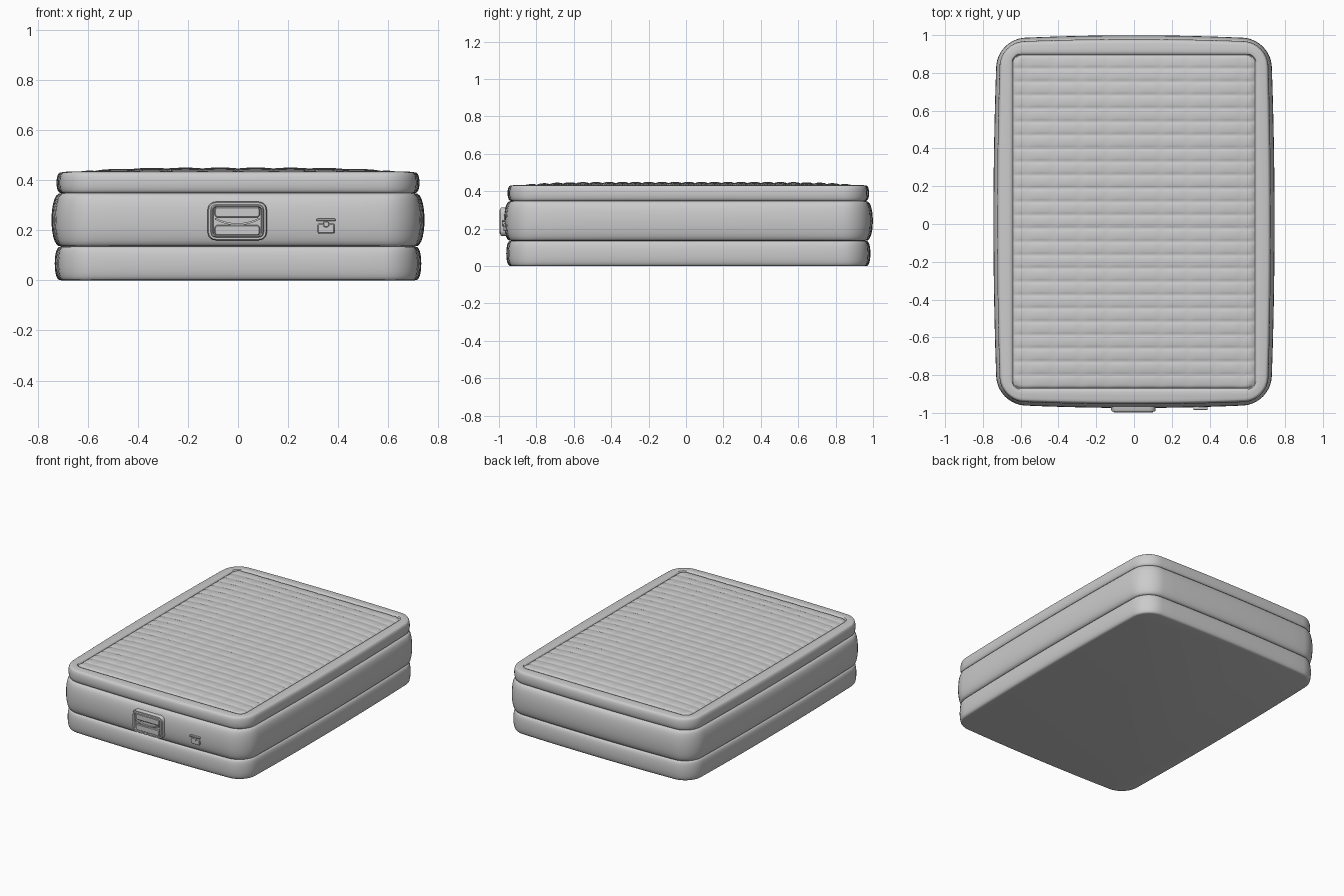
import bpy, bmesh, math

if "Cube" in bpy.data.objects:
    bpy.data.objects.remove(bpy.data.objects["Cube"])

CY = 0.0125  # body centre in y, so that the pump fits inside the 2 unit length

grey = bpy.data.materials.new("light grey vinyl")
grey.diffuse_color = (0.6, 0.6, 0.6, 1)
grey.use_nodes = True
grey.node_tree.nodes["Principled BSDF"].inputs["Base Color"].default_value = grey.diffuse_color


def rounded_rect(hx, hy, r, bow=0.0, side=12, corner=8):
    """Counter-clockwise rounded rectangle whose sides bow outwards."""
    pts = []
    for k, (sx, sy) in enumerate([(1, 1), (-1, 1), (-1, -1), (1, -1)]):
        for i in range(corner + 1):
            a = math.pi / 2 * (k + i / corner)
            pts.append((sx * (hx - bow - r) + r * math.cos(a),
                        sy * (hy - bow - r) + r * math.sin(a)))
    full, n = [], len(pts)
    for i, p in enumerate(pts):
        full.append(p)
        if i % (corner + 1) == corner:
            q = pts[(i + 1) % n]
            full += [(p[0] + (q[0] - p[0]) * t / side, p[1] + (q[1] - p[1]) * t / side)
                     for t in range(1, side)]
    return [(x + bow * x / hx * (1 - (y / hy) ** 2), y + bow * y / hy * (1 - (x / hx) ** 2))
            for x, y in full]


def finish(name, bm, angle=40):
    bmesh.ops.recalc_face_normals(bm, faces=bm.faces)
    me = bpy.data.meshes.new(name)
    bm.to_mesh(me)
    bm.free()
    me.materials.append(grey)
    ob = bpy.data.objects.new(name, me)
    bpy.context.collection.objects.link(ob)
    bpy.ops.object.select_all(action='DESELECT')
    ob.select_set(True)
    bpy.context.view_layer.objects.active = ob
    bpy.ops.object.shade_smooth_by_angle(angle=math.radians(angle))
    return ob


def loft(name, rings, angle=40):
    """Skin between rings of 3D points and cap both ends."""
    bm = bmesh.new()
    vs = [[bm.verts.new(p) for p in ring] for ring in rings]
    n = len(vs[0])
    for a, b in zip(vs, vs[1:]):
        for i in range(n):
            j = (i + 1) % n
            bm.faces.new((a[i], a[j], b[j], b[i]))
    bm.faces.new(vs[0][::-1])
    bm.faces.new(vs[-1])
    return finish(name, bm, angle)


def front_part(name, cx, cz, hx, hz, r, steps):
    """Rounded plate on the front; steps are (inset, y)."""
    rings = []
    for d, y in steps:
        ring = rounded_rect(hx - d, hz - d, max(r - d, 0.002), 0, 2, 6)
        rings.append([(cx + u, y, cz + v) for u, v in ring])
    return loft(name, rings, 35)


# mattress body: three inflated bands, then the raised rim of the top
profile = []
for z0, z1, x0, x1, p in [(0, 0.135, 0.703, 0.732, 0.6),
                          (0.135, 0.348, 0.705, 0.745, 0.75),
                          (0.348, 0.432, 0.698, 0.725, 0.55)]:
    for i in range(1 if profile else 0, 15):
        a = math.pi * i / 14
        profile.append((x0 + (x1 - x0) * max(math.sin(a), 0) ** p,
                        (z0 + z1) / 2 - (z1 - z0) / 2 * math.cos(a)))
profile += [(0.680, 0.4345), (0.660, 0.4345), (0.648, 0.432), (0.641, 0.424)]
body = []
for x, z in profile:
    d = 0.745 - x
    ring = rounded_rect(x, 0.987 - d, 0.145 - d, 0.022 * (1 - d / 0.105))
    body.append([(u, v + CY, z) for u, v in ring])
loft("mattress_body", body)

# quilted sleeping surface: 25 rows of pillows on a gentle dome
HX, HY, R, NX, NY = 0.641, 0.882, 0.05, 72, 200
bm = bmesh.new()
grid = []
for j in range(NY + 1):
    row = []
    for i in range(NX + 1):
        x, y = HX * (2 * i / NX - 1), HY * (2 * j / NY - 1)
        dome = (1 - abs(x / HX) ** 4) * (1 - abs(y / HY) ** 6)
        rows = abs(math.sin(math.pi * 25 * j / NY)) ** 0.5
        cols = abs(math.sin(math.pi * (9 * i / NX - 4.5))) ** 0.4
        z = 0.428 + 0.015 * dome + 0.007 * rows * (0.5 + 0.5 * cols)
        if i in (0, NX) or j in (0, NY):
            z = 0.424
        u, v = abs(x) - HX + R, abs(y) - HY + R
        if u > 0 and v > 0:  # round off the corners
            f = max(u, v) / math.hypot(u, v)
            x = math.copysign(HX - R + u * f, x)
            y = math.copysign(HY - R + v * f, y)
        row.append(bm.verts.new((x, y + CY, z)))
    grid.append(row)
for a, b in zip(grid, grid[1:]):
    for i in range(NX):
        bm.faces.new((a[i], a[i + 1], b[i + 1], b[i]))
finish("quilted_top", bm, 60)

# built-in pump: rounded frame with a recessed panel
PX, PZ = -0.003, 0.237
front_part("pump_frame", PX, PZ, 0.118, 0.077, 0.032,
           [(0, -0.95), (0, -0.985), (0.004, -0.992), (0.012, -0.992), (0.016, -0.998),
            (0.020, -0.998), (0.024, -0.984)])

# pump lid: upper flap, lower flap and curved grip
front_part("pump_lid_upper", PX, 0.272, 0.090, 0.021, 0.012,
           [(0, -0.98), (0, -0.992), (0.004, -0.995)])
front_part("pump_lid_lower", PX, 0.200, 0.090, 0.021, 0.012,
           [(0, -0.98), (0, -0.992), (0.004, -0.995)])
grip = []
for i in range(17):
    t = i / 8 - 1
    x, z = PX + 0.088 * t, 0.246 - 0.022 * (1 - t ** 2)
    grip.append([(x, -0.98, z - 0.004), (x, -0.996, z - 0.004),
                 (x, -0.996, z + 0.004), (x, -0.98, z + 0.004)])
loft("pump_grip", grip)

# air valve: strap, body and plug
front_part("valve_strap", 0.352, 0.241, 0.038, 0.005, 0.003,
           [(0, -0.955), (0, -0.982), (0.002, -0.984)])
front_part("valve_body", 0.352, 0.207, 0.034, 0.020, 0.008,
           [(0, -0.95), (0, -0.973), (0.004, -0.977)])
front_part("valve_plug", 0.352, 0.224, 0.012, 0.012, 0.010,
           [(0, -0.95), (0, -0.980), (0.003, -0.983)])
